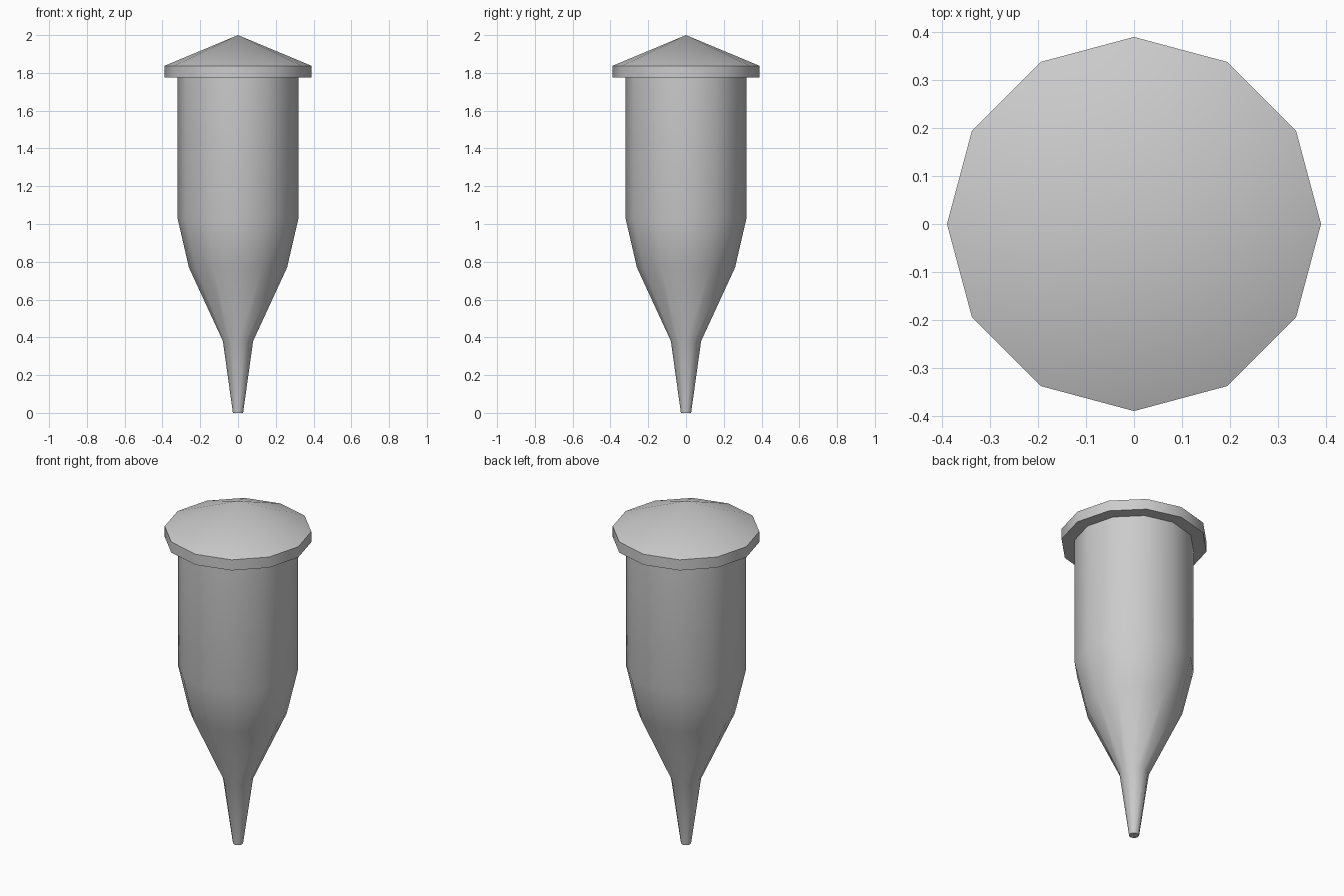
import bpy, bmesh
from math import cos, sin, tau, radians

SIDES = 12

cube = bpy.data.objects.get("Cube")
if cube:
    bpy.data.objects.remove(cube, do_unlink=True)

grey = bpy.data.materials.new("plain grey")
grey.use_nodes = True
colour = (0.6, 0.6, 0.6, 1)
grey.diffuse_color = colour
grey.node_tree.nodes["Principled BSDF"].inputs["Base Color"].default_value = colour


def turned(name, profile):
    """Closed twelve-sided solid from (radius, height) pairs; radius 0 is a point."""
    bm = bmesh.new()
    rings = []
    for r, z in profile:
        count = SIDES if r else 1
        rings.append([bm.verts.new((r * cos(tau * i / SIDES), r * sin(tau * i / SIDES), z))
                      for i in range(count)])
    for low, high in zip(rings, rings[1:]):
        for i in range(SIDES):
            j = (i + 1) % SIDES
            if len(high) == 1:
                bm.faces.new((low[i], low[j], high[0]))
            else:
                bm.faces.new((low[i], low[j], high[j], high[i]))
    for ring in (rings[0], rings[-1]):
        if len(ring) > 1:
            bm.faces.new(ring)
    bmesh.ops.recalc_face_normals(bm, faces=bm.faces)
    mesh = bpy.data.meshes.new(name)
    bm.to_mesh(mesh)
    bm.free()
    mesh.materials.append(grey)
    obj = bpy.data.objects.new(name, mesh)
    bpy.context.collection.objects.link(obj)
    bpy.ops.object.select_all(action="DESELECT")
    obj.select_set(True)
    bpy.context.view_layer.objects.active = obj
    bpy.ops.object.shade_smooth_by_angle(angle=radians(35))
    return obj


# Tapered body: narrow tip, flaring shoulder, straight barrel
turned("body", [(0.027, 0), (0.08, 0.38), (0.26, 0.77), (0.32, 1.03), (0.32, 1.78)])

# Overhanging cap: short rim under a low cone
turned("cap", [(0.39, 1.775), (0.39, 1.837), (0, 2)])
